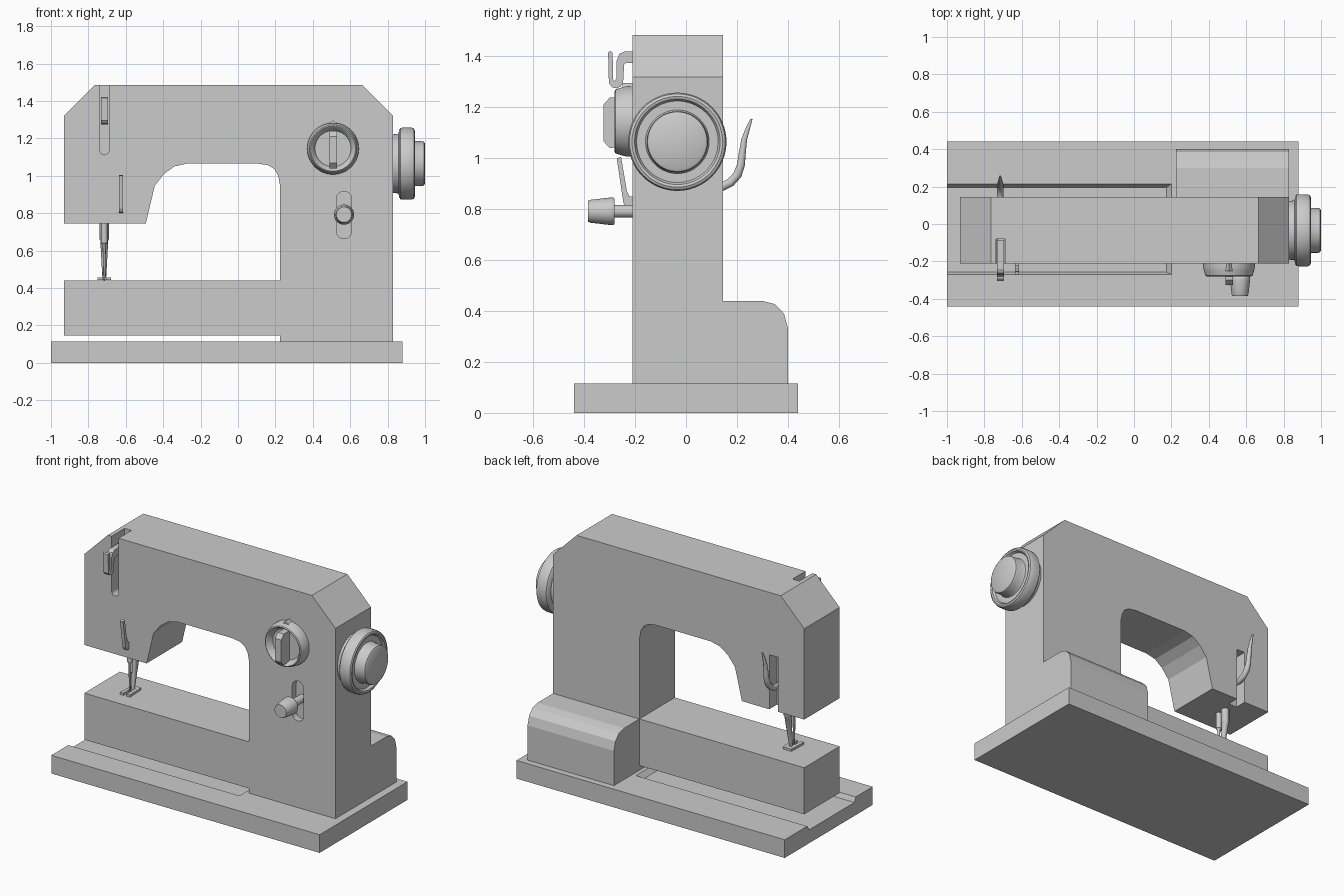
import bpy, bmesh, math
from mathutils import Matrix, Vector

if "Cube" in bpy.data.objects:
    bpy.data.objects.remove(bpy.data.objects["Cube"])


def finish(name, bm, smooth=False):
    bmesh.ops.remove_doubles(bm, verts=bm.verts, dist=1e-5)
    bmesh.ops.recalc_face_normals(bm, faces=bm.faces)
    me = bpy.data.meshes.new(name)
    bm.to_mesh(me)
    bm.free()
    ob = bpy.data.objects.new(name, me)
    bpy.context.collection.objects.link(ob)
    if smooth:
        activate(ob)
        bpy.ops.object.shade_smooth_by_angle(angle=math.radians(35))
    return ob


def activate(ob):
    bpy.ops.object.select_all(action='DESELECT')
    ob.select_set(True)
    bpy.context.view_layer.objects.active = ob


def prism(name, pts, axis, a, b, smooth=False):
    """Extrude a 2D outline along x (points are y,z), y (x,z) or z (x,y)."""
    put = {'x': lambda u, v: (a, u, v), 'y': lambda u, v: (u, a, v),
           'z': lambda u, v: (u, v, a)}[axis]
    step = Vector([(b - a) if c == axis else 0 for c in 'xyz'])
    bm = bmesh.new()
    f = bm.faces.new([bm.verts.new(put(*p)) for p in pts])
    ext = bmesh.ops.extrude_face_region(bm, geom=[f], use_keep_orig=True)
    bmesh.ops.translate(bm, vec=step,
                        verts=[g for g in ext['geom'] if isinstance(g, bmesh.types.BMVert)])
    return finish(name, bm, smooth)


def lathe(name, prof, loc, axis, seg=48):
    """Spin (radius, height) points; height runs along +x, -y or +z."""
    bm = bmesh.new()
    vs = [bm.verts.new((r, 0, h)) for r, h in prof]
    es = [bm.edges.new(p) for p in zip(vs, vs[1:])]
    bmesh.ops.spin(bm, geom=vs + es, cent=(0, 0, 0), axis=(0, 0, 1),
                   angle=math.tau, steps=seg)
    rot = {'x': Matrix.Rotation(math.pi / 2, 4, 'Y'),
           '-y': Matrix.Rotation(math.pi / 2, 4, 'X'), 'z': Matrix()}[axis]
    bmesh.ops.transform(bm, matrix=Matrix.Translation(loc) @ rot, verts=bm.verts)
    return finish(name, bm, True)


def rod(name, pts, r, radii=None):
    cu = bpy.data.curves.new(name, 'CURVE')
    cu.dimensions = '3D'
    cu.bevel_depth, cu.bevel_resolution, cu.use_fill_caps = r, 3, True
    sp = cu.splines.new('POLY')
    sp.points.add(len(pts) - 1)
    for i, p in enumerate(pts):
        sp.points[i].co = (*p, 1)
        sp.points[i].radius = radii[i] if radii else 1
    ob = bpy.data.objects.new(name, cu)
    bpy.context.collection.objects.link(ob)
    activate(ob)
    bpy.ops.object.convert(target='MESH')
    bpy.ops.object.shade_smooth_by_angle(angle=math.radians(40))
    return bpy.context.object


def cut(ob, cutter):
    m = ob.modifiers.new('cut', 'BOOLEAN')
    m.operation, m.solver, m.object = 'DIFFERENCE', 'EXACT', cutter
    activate(ob)
    bpy.ops.object.modifier_apply(modifier=m.name)
    bpy.data.objects.remove(cutter)


def arc(cx, cz, r, a0, a1, n=8):
    return [(cx + r * math.cos(math.radians(a0 + (a1 - a0) * i / n)),
             cz + r * math.sin(math.radians(a0 + (a1 - a0) * i / n))) for i in range(n + 1)]


def rect(x0, x1, y0, y1):
    return [(x0, y0), (x1, y0), (x1, y1), (x0, y1)]


# Base plate with a shallow bevel-sided tray under the free arm
base = prism('base', rect(-1, 0.88, -0.44, 0.44), 'z', 0, 0.115)
bm = bmesh.new()
rings = [[bm.verts.new((x, y, z)) for x, y in rect(-1.1, x1, y0, y1)]
         for x1, y0, y1, z in ((0.175, -0.257, 0.195, 0.085), (0.2, -0.27, 0.215, 0.115),
                               (0.2, -0.27, 0.215, 0.15))]
bm.faces.new(rings[0])
bm.faces.new(rings[2])
for lo, hi in zip(rings, rings[1:]):
    for i in range(4):
        j = (i + 1) % 4
        bm.faces.new((lo[i], lo[j], hi[j], hi[i]))
cut(base, finish('tray_cutter', bm))

# Body: column, upper arm, needle head and free arm in one outline
body = prism('body', [
    (-0.93, 0.745), (-0.93, 1.32), (-0.765, 1.485), (0.665, 1.485), (0.83, 1.32),
    (0.83, 0.115), (0.225, 0.115), (0.225, 0.145), (-0.93, 0.145), (-0.93, 0.44),
    (0.225, 0.44), (0.225, 0.945), (0.215, 1.0), (0.195, 1.035), (0.16, 1.057),
    (0.105, 1.065), (-0.273, 1.065), (-0.34, 1.05), (-0.395, 1.01), (-0.445, 0.947),
    (-0.493, 0.745)], 'y', -0.21, 0.145)
# Slots: thread lever (front), stitch lever (front), presser lever (back)
cut(body, prism('c1', [(-0.69, 1.6), (-0.738, 1.6)] + arc(-0.714, 1.136, 0.024, 180, 360),
                'y', -0.3, -0.08))
cut(body, prism('c2', arc(0.567, 0.877, 0.04, 0, 180) + arc(0.567, 0.703, 0.04, 180, 360),
                'y', -0.3, -0.17))
cut(body, prism('c3', rect(-0.745, -0.685, 0.6, 1.09), 'y', 0.07, 0.3))

# Rounded motor housing at the back
prism('motor_housing', [(0.145, 0.115), (0.145, 0.44), (0.30, 0.44), (0.35, 0.427),
                        (0.385, 0.39), (0.4, 0.335), (0.4, 0.115)], 'x', 0.225, 0.83)

# Handwheel
lathe('handwheel', [(0, -0.01), (0.155, -0.01), (0.16, 0.026), (0.182, 0.03), (0.191, 0.038),
                    (0.193, 0.06), (0.193, 0.095), (0.188, 0.108), (0.178, 0.113),
                    (0.168, 0.11), (0.16, 0.095), (0.125, 0.095), (0.12, 0.105),
                    (0.12, 0.15), (0.117, 0.162), (0.107, 0.168), (0, 0.168)],
      (0.832, -0.034, 1.065), 'x', 64)

# Stitch dial with grip bar and pointer
lathe('dial', [(0, -0.01), (0.138, -0.01), (0.138, 0.022), (0.134, 0.04), (0.126, 0.066),
               (0.12, 0.07), (0.114, 0.066), (0.096, 0.03), (0, 0.03)],
      (0.508, -0.21, 1.145), '-y', 56)
prism('dial_grip', [(-0.22, 1.05), (-0.30, 1.04), (-0.325, 1.068), (-0.325, 1.21),
                    (-0.30, 1.238), (-0.22, 1.238)], 'x', 0.488, 0.53)
prism('dial_pointer', [(0.486, 1.275), (0.53, 1.275), (0.508, 1.296)], 'y', -0.25, -0.205)

# Reverse lever and its knob
lathe('reverse_lever', [(0, 0), (0.025, 0), (0.025, 0.12), (0.05, 0.12), (0.054, 0.127),
                        (0.054, 0.137), (0.045, 0.215), (0.041, 0.225), (0, 0.225)],
      (0.567, -0.16, 0.792), '-y', 32)

# Thread take-up lever, a hooked flat strip
prism('take_up_lever', [
    (-0.085, 1.375), (-0.235, 1.375), (-0.243, 1.368), (-0.247, 1.30), (-0.256, 1.282),
    (-0.272, 1.275), (-0.29, 1.279), (-0.303, 1.295), (-0.306, 1.415), (-0.298, 1.422),
    (-0.288, 1.415), (-0.287, 1.31), (-0.28, 1.303), (-0.274, 1.312), (-0.272, 1.385),
    (-0.262, 1.41), (-0.24, 1.42), (-0.085, 1.42)], 'x', -0.732, -0.696)

# Thread guide on the needle head
prism('thread_guide', [(-0.2, 0.80), (-0.235, 0.805), (-0.246, 0.825), (-0.272, 1.0),
                       (-0.255, 1.005), (-0.232, 0.87), (-0.222, 0.85), (-0.2, 0.85)],
      'x', -0.637, -0.615)

# Presser foot lever at the back
rod('presser_lever', [(-0.715, y, z) for y, z in (
    (0.06, 0.885), (0.14, 0.888), (0.175, 0.905), (0.202, 0.935), (0.216, 0.975),
    (0.221, 1.02), (0.229, 1.075), (0.242, 1.115), (0.257, 1.155))],
    0.018, [1, 1, 1, 1, 0.9, 0.8, 0.65, 0.5, 0.25])

# Presser bar tapering to the foot, and the needle
rod('presser_bar', [(-0.715, 0, 0.85), (-0.715, 0, 0.66), (-0.715, 0, 0.655),
                    (-0.715, -0.03, 0.45)], 0.025, [1, 1, 0.85, 0.4])
rod('needle', [(-0.715, -0.06, 0.85), (-0.715, -0.06, 0.64), (-0.715, -0.06, 0.63),
               (-0.715, -0.06, 0.43)], 0.018, [1, 1, 0.5, 0.25])
prism('presser_foot', [(-0.75, -0.11), (-0.725, -0.11), (-0.725, -0.05), (-0.705, -0.05),
                       (-0.705, -0.11), (-0.68, -0.11), (-0.685, 0.01), (-0.745, 0.01)],
      'z', 0.442, 0.456)
